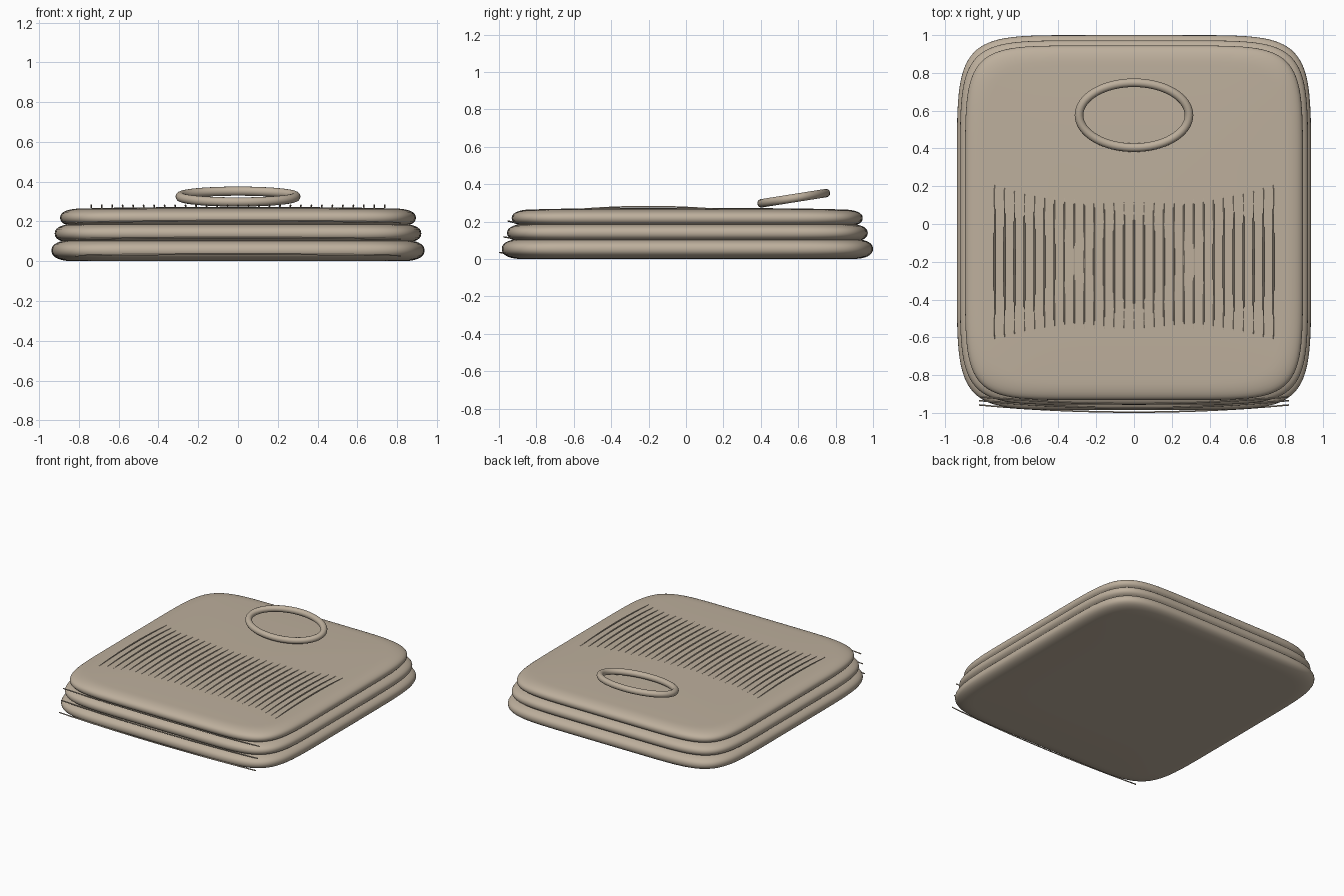
import bpy, bmesh, math

if "Cube" in bpy.data.objects:
    bpy.data.objects.remove(bpy.data.objects["Cube"])

def material(name, rgb):
    m = bpy.data.materials.new(name)
    m.diffuse_color = (*rgb, 1)
    m.use_nodes = True
    m.node_tree.nodes["Principled BSDF"].inputs["Base Color"].default_value = m.diffuse_color
    return m

TAN = material("tan", (0.51, 0.43, 0.335))

def finish(name, bm, smooth=True):
    bmesh.ops.recalc_face_normals(bm, faces=bm.faces)
    me = bpy.data.meshes.new(name)
    bm.to_mesh(me)
    bm.free()
    for p in me.polygons:
        p.use_smooth = smooth
    me.materials.append(TAN)
    ob = bpy.data.objects.new(name, me)
    bpy.context.collection.objects.link(ob)
    return ob

def spow(v, e):
    return math.copysign(abs(v) ** e, v)

def skin(bm, rings, closed=False):
    n = len(rings[0])
    pairs = list(zip(rings, rings[1:])) + ([(rings[-1], rings[0])] if closed else [])
    for a, b in pairs:
        for i in range(n):
            bm.faces.new((a[i], a[(i + 1) % n], b[(i + 1) % n], b[i]))

# padded layer: squarish outline lofted through a rounded edge profile
def layer(name, hx, y0, y1, z0, z1, dome=0.0, n=96):
    bm = bmesh.new()
    cy, hy, zm, hz = (y0 + y1) / 2, (y1 - y0) / 2, (z0 + z1) / 2, (z1 - z0) / 2
    edge, rings = 0.11, []
    prof = []
    for k in range(17):
        a = -math.pi / 2 + math.pi * k / 16
        prof.append((edge * (1 - abs(math.cos(a)) ** 0.9), zm + hz * spow(math.sin(a), 0.85)))
    prof = [(0.5, z0)] + prof + [(0.3, z1 + dome * 0.55), (0.5, z1 + dome * 0.8), (0.75, z1 + dome)]
    for inset, z in prof:
        ring = []
        for i in range(n):
            t = 2 * math.pi * i / n
            c, s = spow(math.cos(t), 2 / 7), spow(math.sin(t), 2 / 7)
            ring.append(bm.verts.new(((hx - inset) * c, cy + (hy - inset) * s, z)))
        rings.append(ring)
    skin(bm, rings)
    bm.faces.new(rings[0])
    bm.faces.new(rings[-1])
    return finish(name, bm)

layer("bottom_layer", 0.938, -0.985, 1.0, 0.0, 0.107)
layer("middle_layer", 0.922, -0.957, 0.972, 0.09, 0.188)
layer("top_layer", 0.895, -0.932, 0.945, 0.172, 0.265, dome=0.008)

# thin round thread along a path, tapering at the ends if asked
def thread(name, pts, r, axis, taper=False, sides=6):
    bm, rings = bmesh.new(), []
    for k, (x, y, z) in enumerate(pts):
        u = k / (len(pts) - 1)
        rr = r * (0.4 + 0.6 * math.sin(math.pi * u)) if taper else r
        ring = []
        for i in range(sides):
            a = 2 * math.pi * i / sides
            p, q = rr * math.cos(a), rr * math.sin(a)
            ring.append(bm.verts.new((x + p, y, z + q) if axis == "y" else (x, y + p, z + q)))
        rings.append(ring)
    skin(bm, rings)
    bm.faces.new(rings[0])
    bm.faces.new(rings[-1])
    return finish(name, bm)

# raised ribs across the top
COUNT = 29
for j in range(COUNT):
    x = -0.738 + 1.476 * j / (COUNT - 1)
    pts = []
    for k in range(17):
        u = -1 + k / 8
        pts.append((x, -0.2 + 0.41 * u, 0.264 + 0.016 * (1 - u * u)))
    thread("rib_%02d" % (j + 1), pts, 0.005, "y", taper=True)

# bowed seam threads on the front folds
for name, ym, ye, zm, ze in (("bottom_seam", -0.996, -0.958, 0.035, 0.028),
                             ("middle_seam", -0.974, -0.935, 0.118, 0.111),
                             ("top_seam", -0.951, -0.915, 0.203, 0.194)):
    pts = []
    for k in range(17):
        u = -1 + k / 8
        pts.append((0.82 * u, ym + (ye - ym) * u * u, zm + (ze - zm) * u * u))
    thread(name, pts, 0.004, "x")

# tilted oval ring
bm, rings = bmesh.new(), []
R = 0.023
for i in range(64):
    t = 2 * math.pi * i / 64
    cx, cy = 0.291 * math.cos(t), 0.174 * math.sin(t)
    nx, ny = 0.174 * math.cos(t), 0.291 * math.sin(t)
    L = math.hypot(nx, ny)
    ring = []
    for k in range(14):
        a = 2 * math.pi * k / 14
        d, h = R * math.cos(a), R * math.sin(a)
        ring.append(bm.verts.new((cx + nx / L * d, cy + ny / L * d, h)))
    rings.append(ring)
skin(bm, rings, closed=True)
ob = finish("oval_ring", bm)
ob.location = (0, 0.576, 0.325)
ob.rotation_euler = (math.radians(9), 0, 0)
